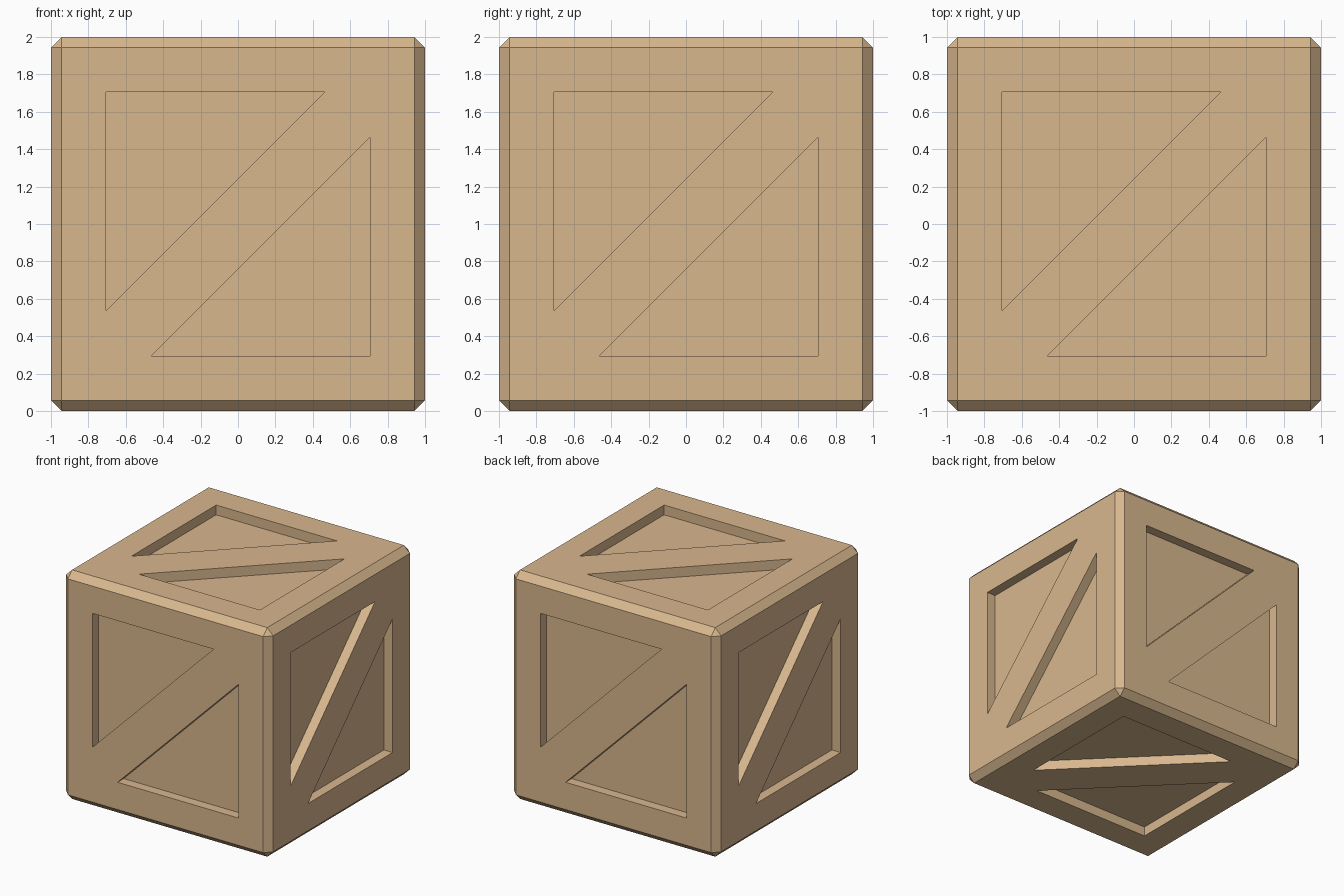
import bpy, bmesh, math
from mathutils import Matrix, Vector

if "Cube" in bpy.data.objects:
    bpy.data.objects.remove(bpy.data.objects["Cube"])

CHAMFER, DEPTH = 0.057, 0.085
A, B = 0.705, 0.463          # triangle panel reach along each face
CENTRE = Matrix.Translation((0, 0, 1))

wood = bpy.data.materials.new("light_wood")
wood.diffuse_color = (0.69, 0.475, 0.27, 1)
wood.use_nodes = True
wood.node_tree.nodes["Principled BSDF"].inputs["Base Color"].default_value = wood.diffuse_color


def make_object(name, bm):
    bmesh.ops.recalc_face_normals(bm, faces=bm.faces)
    mesh = bpy.data.meshes.new(name)
    bm.to_mesh(mesh)
    bm.free()
    mesh.materials.append(wood)
    obj = bpy.data.objects.new(name, mesh)
    bpy.context.collection.objects.link(obj)
    return obj


# Crate body: cube with chamfered edges
bm = bmesh.new()
bmesh.ops.create_cube(bm, size=2, matrix=CENTRE)
bmesh.ops.bevel(bm, geom=bm.edges[:], offset=CHAMFER, segments=1,
                affect='EDGES', profile=0.5)
crate = make_object("crate", bm)

# Triangular recess cutters: two on each side, leaving a diagonal brace
sides = [Matrix.Identity(4), Matrix.Rotation(math.pi, 4, 'X')]
sides += [Matrix.Rotation(k * math.pi / 2, 4, 'Z') @ Matrix.Rotation(math.pi / 2, 4, 'X')
          for k in range(4)]
bm = bmesh.new()
for side in sides:
    for s in (1, -1):
        tri = [(-A * s, A * s), (-A * s, -B * s), (B * s, A * s)]
        low, high = [[bm.verts.new(CENTRE @ side @ Vector((x, y, z))) for x, y in tri]
                     for z in (1 - DEPTH, 1.1)]
        bm.faces.new(low)
        bm.faces.new(high)
        for i in range(3):
            j = (i + 1) % 3
            bm.faces.new((low[i], low[j], high[j], high[i]))
cutter = make_object("recess_cutter", bm)
cutter.hide_render = True

# Carve the recesses, then drop the cutter
mod = crate.modifiers.new("recesses", 'BOOLEAN')
mod.operation = 'DIFFERENCE'
mod.solver = 'EXACT'
mod.object = cutter
carved = bpy.data.meshes.new_from_object(
    crate.evaluated_get(bpy.context.evaluated_depsgraph_get()))
crate.modifiers.clear()
crate.data = carved
bpy.data.objects.remove(cutter)
